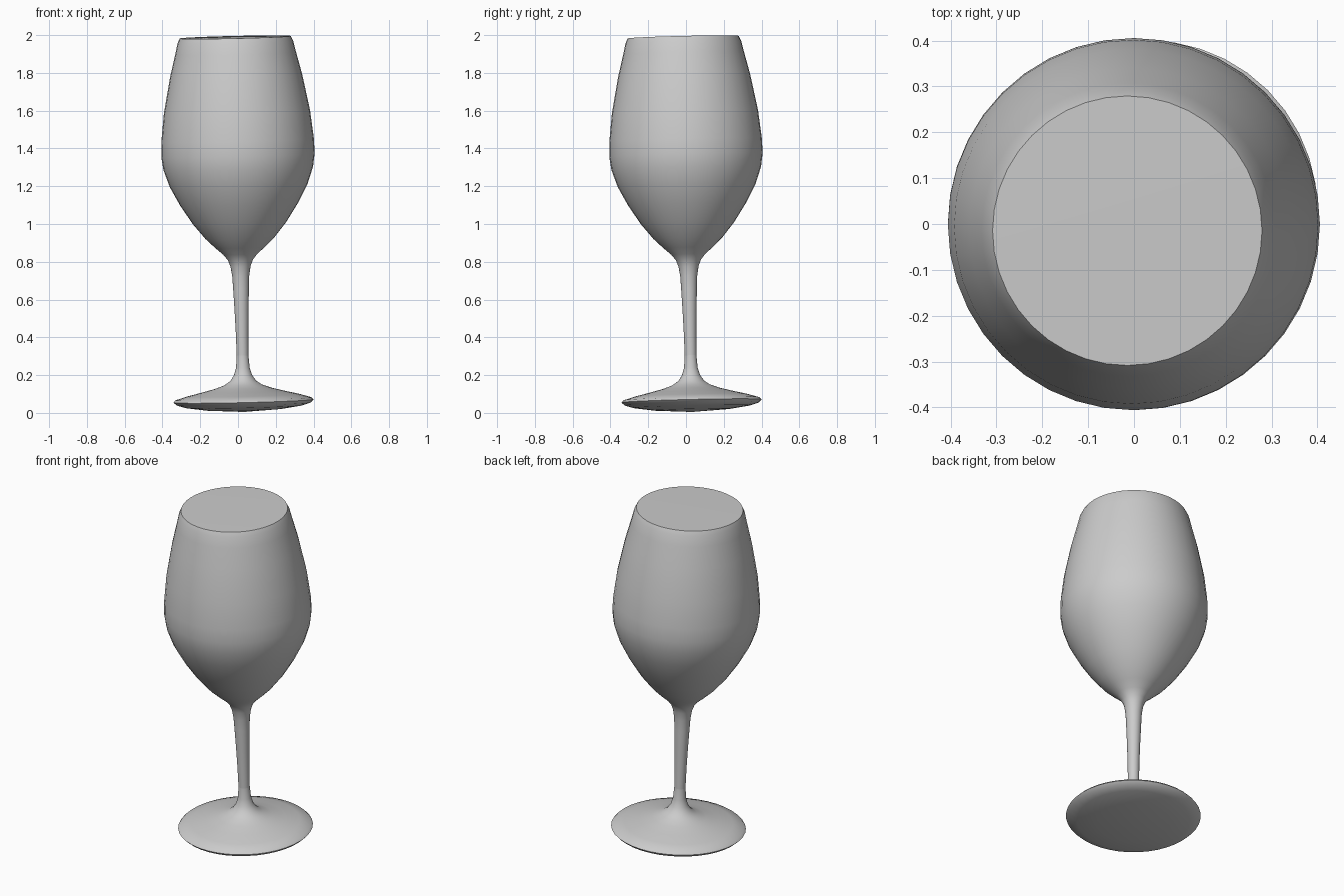
import bpy
import bmesh
import math
from mathutils import Matrix, Vector

SEGMENTS = 40

cube = bpy.data.objects.get("Cube")
if cube:
    bpy.data.objects.remove(cube, do_unlink=True)

grey = bpy.data.materials.new("plain_grey")
grey.use_nodes = True
colour = (0.6, 0.6, 0.6, 1)
grey.diffuse_color = colour
grey.node_tree.nodes["Principled BSDF"].inputs["Base Color"].default_value = colour

# The whole glass leans slightly towards the front right
axis = Vector((-0.023, -0.023, 1)).normalized()
lean = Vector((0, 0, 1)).rotation_difference(axis).to_matrix().to_4x4()
placement = Matrix.Translation((0.031, 0.031, 0.005)) @ lean


def lathe(name, profile):
    """Spin a (radius, height) profile around the leaning axis."""
    bm = bmesh.new()
    verts = [bm.verts.new((r, 0, z)) for r, z in profile]
    edges = [bm.edges.new(pair) for pair in zip(verts, verts[1:])]
    bmesh.ops.spin(bm, geom=verts + edges, cent=(0, 0, 0), axis=(0, 0, 1),
                   angle=math.tau, steps=SEGMENTS)
    bmesh.ops.remove_doubles(bm, verts=bm.verts, dist=0.0005)
    bmesh.ops.recalc_face_normals(bm, faces=bm.faces)
    # Make sure the outer surface faces away from the axis
    side = max(bm.faces, key=lambda f: abs(f.normal.z) < 0.9 and f.calc_area())
    centre = side.calc_center_median()
    if side.normal.x * centre.x + side.normal.y * centre.y < 0:
        bmesh.ops.reverse_faces(bm, faces=bm.faces)
    bm.transform(placement)
    mesh = bpy.data.meshes.new(name)
    bm.to_mesh(mesh)
    bm.free()
    mesh.materials.append(grey)
    obj = bpy.data.objects.new(name, mesh)
    bpy.context.collection.objects.link(obj)
    bpy.ops.object.select_all(action='DESELECT')
    obj.select_set(True)
    bpy.context.view_layer.objects.active = obj
    bpy.ops.object.shade_smooth_by_angle(angle=math.radians(40))
    return obj


# Foot: shallow rounded underside, thin rim, flare up to the stem
lathe("foot", [
    (0, 0), (0.2, 0.012), (0.31, 0.028), (0.355, 0.042), (0.371, 0.058),
    (0.36, 0.07), (0.3, 0.088), (0.22, 0.107), (0.15, 0.125), (0.1, 0.143),
    (0.068, 0.165), (0.048, 0.195), (0.036, 0.235), (0.031, 0.3)])

# Stem: widens gently towards the bowl
lathe("stem", [(0.031, 0.3), (0.033, 0.42), (0.037, 0.54), (0.042, 0.66)])

# Bowl: tulip shape, closed flat at the brim
lathe("bowl", [
    (0.042, 0.66), (0.045, 0.72), (0.053, 0.77), (0.066, 0.805),
    (0.09, 0.835), (0.13, 0.87), (0.182, 0.92), (0.247, 1.0), (0.312, 1.1),
    (0.365, 1.2), (0.396, 1.29), (0.406, 1.36), (0.404, 1.44), (0.387, 1.59),
    (0.35, 1.78), (0.32, 1.9), (0.306, 1.96), (0.294, 1.985), (0, 1.988)])
